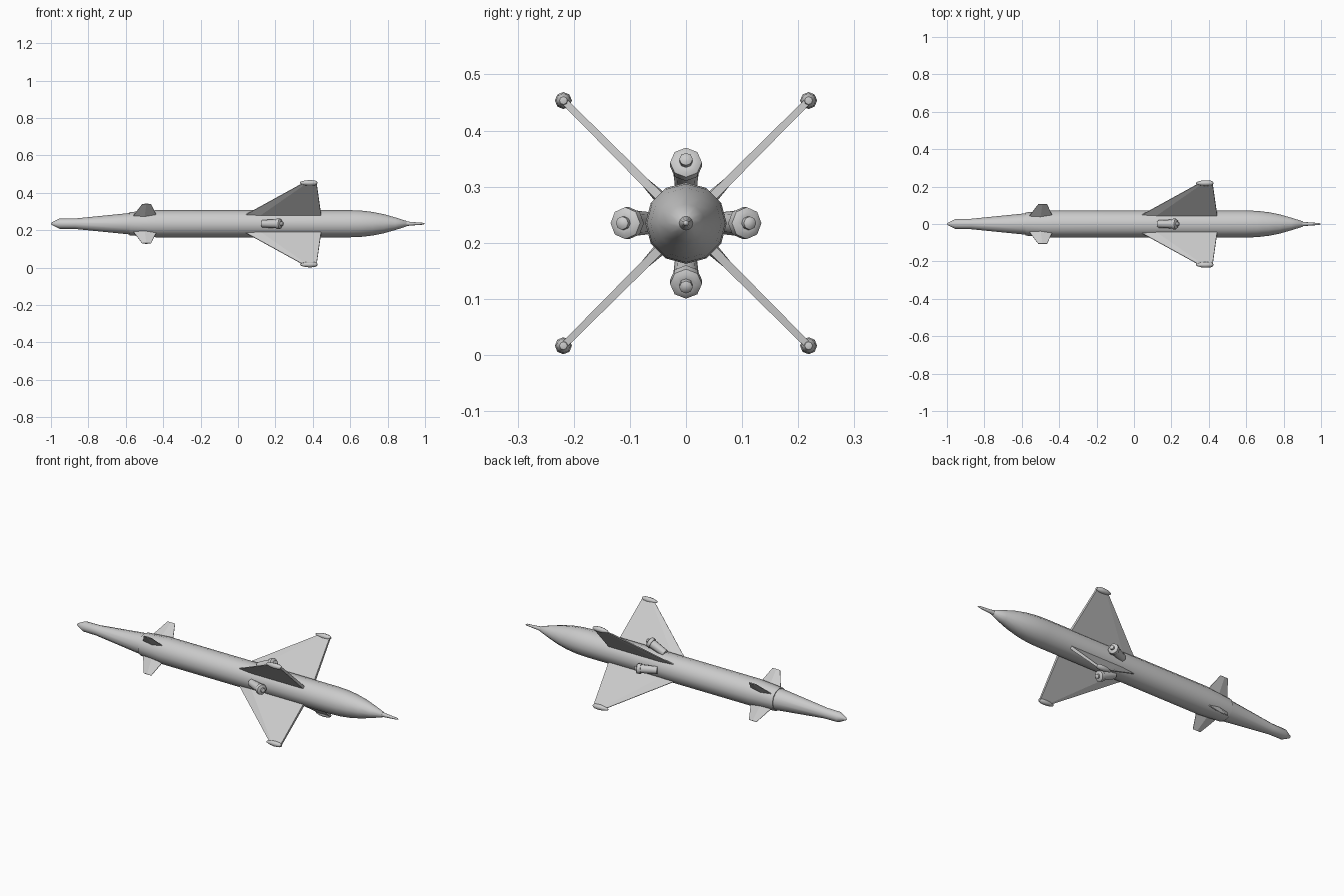
import bpy, bmesh, math
from mathutils import Matrix, Vector

if "Cube" in bpy.data.objects:
    bpy.data.objects.remove(bpy.data.objects["Cube"])

AXIS_Z = 0.235
TO_AXIS = Matrix.Translation((0, 0, AXIS_Z))

grey = bpy.data.materials.new("light grey")
grey.use_nodes = True
colour = (0.6, 0.6, 0.6, 1)
grey.diffuse_color = colour
grey.node_tree.nodes["Principled BSDF"].inputs["Base Color"].default_value = colour


def finish(name, bm, matrix, smooth=True):
    bmesh.ops.remove_doubles(bm, verts=bm.verts, dist=1e-5)
    bmesh.ops.recalc_face_normals(bm, faces=bm.faces)
    bm.transform(matrix)
    mesh = bpy.data.meshes.new(name)
    bm.to_mesh(mesh)
    bm.free()
    mesh.materials.append(grey)
    obj = bpy.data.objects.new(name, mesh)
    bpy.context.collection.objects.link(obj)
    if smooth:
        bpy.ops.object.select_all(action="DESELECT")
        obj.select_set(True)
        bpy.context.view_layer.objects.active = obj
        bpy.ops.object.shade_smooth_by_angle(angle=math.radians(46))


def lathe(name, profile, sides, matrix):
    """Spin (x, radius) points around the x axis."""
    bm = bmesh.new()
    verts = [bm.verts.new((x, 0, r)) for x, r in profile]
    edges = [bm.edges.new(pair) for pair in zip(verts, verts[1:])]
    bmesh.ops.spin(bm, geom=verts + edges, cent=(0, 0, 0), axis=(1, 0, 0),
                   angle=math.tau, steps=sides, use_merge=True)
    finish(name, bm, matrix)


def fin(name, outline, ridge, matrix):
    """Wedge fin: outline holds (x, height, half thickness) with a sharp
    leading edge; ridge marks the points where full thickness begins."""
    bm = bmesh.new()
    root_lead, tip_lead, tip_trail, root_trail = outline
    root_ridge, tip_ridge = ridge
    loop = [root_lead, tip_lead, tip_ridge, tip_trail, root_trail, root_ridge]
    left = [bm.verts.new((x, t, h)) for x, h, t in loop]
    right = [bm.verts.new((x, -t, h)) for x, h, t in loop]
    for side in (left, right):
        bm.faces.new([side[i] for i in (0, 1, 2, 5)])
        bm.faces.new([side[i] for i in (5, 2, 3, 4)])
    for i in range(6):
        j = (i + 1) % 6
        bm.faces.new((left[i], left[j], right[j], right[i]))
    finish(name, bm, matrix, smooth=False)


# Fuselage: tapered end, stepped collar, long barrel and rounded ogive
lathe("fuselage", [
    (-1, 0), (-0.995, 0.007), (-0.955, 0.027), (-0.87, 0.028), (-0.58, 0.057),
    (-0.58, 0.062), (-0.44, 0.0725), (0.6, 0.0725), (0.66, 0.07),
    (0.72, 0.063), (0.78, 0.051), (0.84, 0.034), (0.9, 0.015), (0.91, 0)],
    12, TO_AXIS)

# Probe
lathe("probe", [(0.88, 0), (0.88, 0.015), (0.92, 0.01), (0.99, 0.005), (1, 0)],
      12, TO_AXIS)

# Diagonal wings, wing tip pods and small fins
for i, place in enumerate(("upper_right", "upper_left", "lower_left", "lower_right")):
    turn = TO_AXIS @ Matrix.Rotation(math.radians(45 + 90 * i), 4, "X")
    fin("wing_" + place,
        [(0.03, 0.06, 0.002), (0.35, 0.309, 0.002), (0.42, 0.309, 0.006), (0.445, 0.06, 0.008)],
        [(0.11, 0.06, 0.008), (0.365, 0.309, 0.006)], turn)
    lathe("tip_pod_" + place,
          [(0.33, 0), (0.335, 0.006), (0.36, 0.013), (0.385, 0.0152),
           (0.41, 0.013), (0.423, 0.007), (0.425, 0)],
          8, turn @ Matrix.Translation((0, 0, 0.309)))
    fin("small_fin_" + place,
        [(-0.56, 0.06, 0.002), (-0.512, 0.149, 0.001), (-0.465, 0.149, 0.001), (-0.435, 0.06, 0.002)],
        [(-0.5, 0.06, 0.012), (-0.49, 0.149, 0.003)], turn)

# Angled boosters between the wings, leaning outward
for i, place in enumerate(("top", "left", "bottom", "right")):
    turn = TO_AXIS @ Matrix.Rotation(math.radians(90 * i), 4, "X")
    lean = Matrix.Translation((0.13, 0, 0.068)) @ Matrix.Rotation(math.radians(-23), 4, "Y")
    lathe("booster_" + place,
          [(0, 0), (0, 0.02), (0.085, 0.024), (0.085, 0.0285), (0.103, 0.0285),
           (0.108, 0.021), (0.108, 0.012), (0.118, 0.012), (0.122, 0.006), (0.122, 0)],
          8, turn @ lean)
